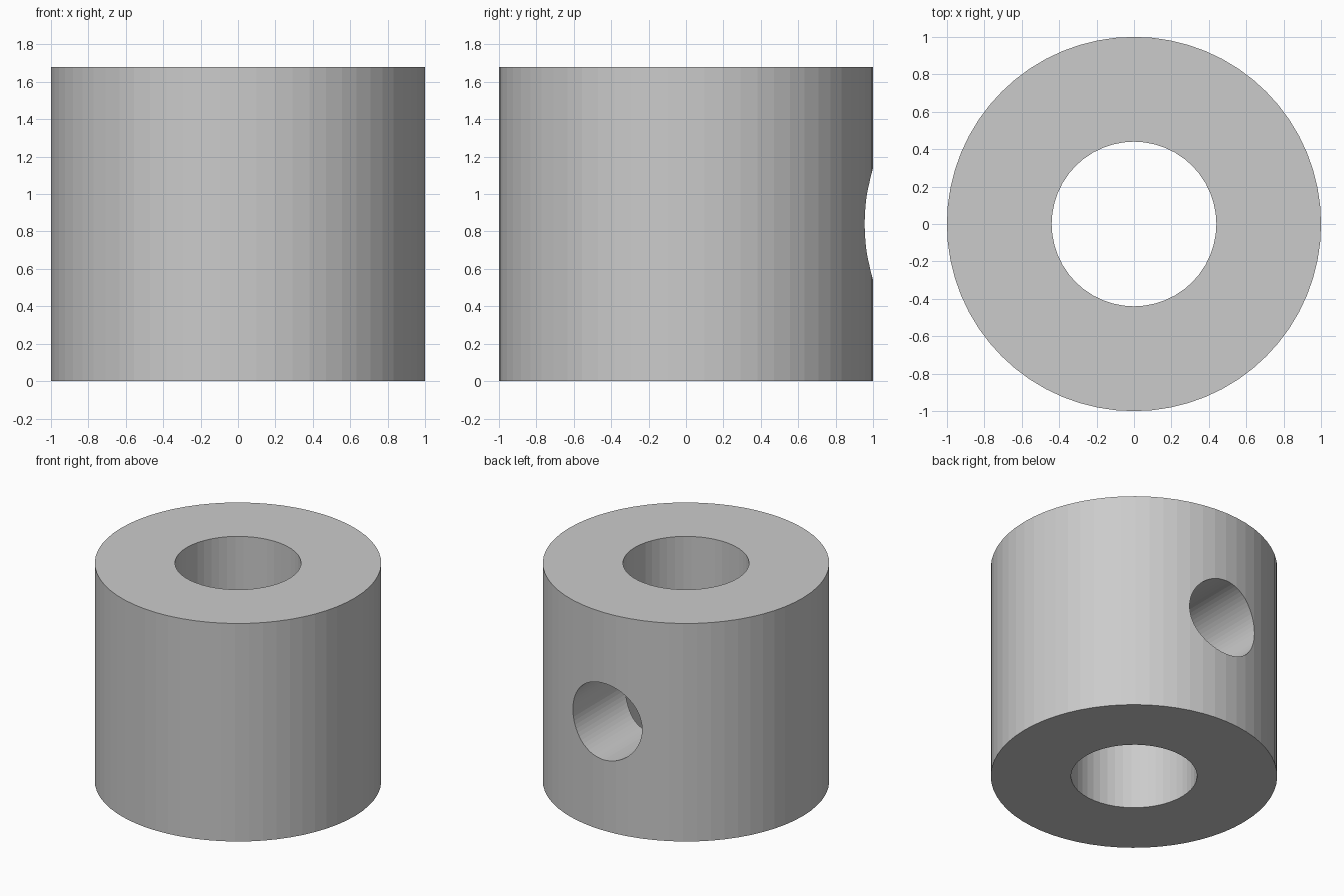
import bpy
from math import pi

if "Cube" in bpy.data.objects:
    bpy.data.objects.remove(bpy.data.objects["Cube"])

HEIGHT = 1.68
OUTER_R, BORE_R, SCREW_R = 1.0, 0.44, 0.295


def cylinder(name, radius, depth, location, sides, rotation=(0, 0, 0)):
    bpy.ops.mesh.primitive_cylinder_add(vertices=sides, radius=radius, depth=depth,
                                        location=location, rotation=rotation)
    obj = bpy.context.object
    obj.name = name
    return obj


def cut(target, cutter):
    mod = target.modifiers.new(cutter.name, 'BOOLEAN')
    mod.operation = 'DIFFERENCE'
    mod.solver = 'EXACT'
    mod.object = cutter
    bpy.context.view_layer.objects.active = target
    bpy.ops.object.modifier_apply(modifier=mod.name)
    bpy.data.objects.remove(cutter)


# Collar body
collar = cylinder("shaft_collar", OUTER_R, HEIGHT, (0, 0, HEIGHT / 2), 64)

# Vertical shaft bore
cut(collar, cylinder("bore", BORE_R, HEIGHT + 1, (0, 0, HEIGHT / 2), 48))

# Set screw hole through the back wall only, ending inside the bore
cut(collar, cylinder("screw_hole", SCREW_R, 1.2, (0, 0.7, HEIGHT / 2), 64,
                     (pi / 2, 0, 0)))
